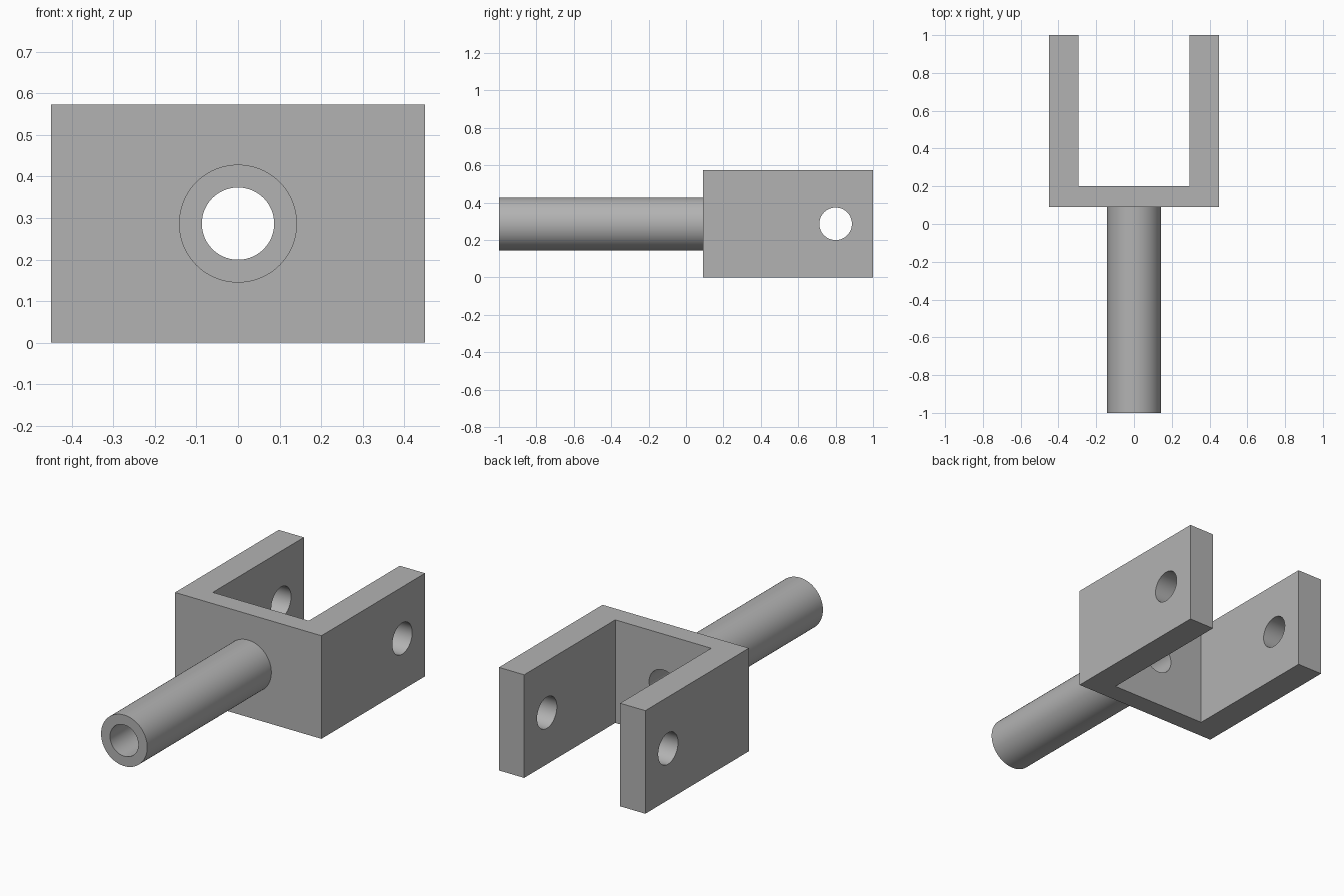
import bpy, bmesh, math

cube = bpy.data.objects.get("Cube")
if cube:
    bpy.data.objects.remove(cube, do_unlink=True)

HEIGHT = 0.573
AXIS_Z = HEIGHT / 2
HALF_W, INNER_W = 0.45, 0.295
BACK, FLOOR, PLATE, FRONT = 1.0, 0.2, 0.09, -1.0

steel = bpy.data.materials.new("plain grey")
steel.use_nodes = True
grey = (0.45, 0.45, 0.45, 1)
steel.diffuse_color = grey
steel.node_tree.nodes["Principled BSDF"].inputs["Base Color"].default_value = grey


def cylinder(name, radius, start, end, axis):
    """Cylinder between two positions along the x or y axis."""
    mid = (start + end) / 2
    along_x = axis == "x"
    bpy.ops.mesh.primitive_cylinder_add(
        vertices=96, radius=radius, depth=end - start,
        location=(mid, 0.8, AXIS_Z) if along_x else (0, mid, AXIS_Z),
        rotation=(0, math.pi / 2, 0) if along_x else (math.pi / 2, 0, 0))
    obj = bpy.context.object
    obj.name = name
    obj.data.materials.append(steel)
    return obj


def combine(target, tool, operation):
    """Apply a boolean and discard the tool."""
    mod = target.modifiers.new(tool.name, "BOOLEAN")
    mod.object, mod.operation, mod.solver = tool, operation, "EXACT"
    bpy.context.view_layer.objects.active = target
    bpy.ops.object.modifier_apply(modifier=mod.name)
    bpy.data.objects.remove(tool, do_unlink=True)


# Fork: U-shaped profile extruded upward
half = [(HALF_W, PLATE), (HALF_W, BACK), (INNER_W, BACK), (INNER_W, FLOOR)]
outline = half + [(-x, y) for x, y in reversed(half)]
bm = bmesh.new()
profile = bm.faces.new([bm.verts.new((x, y, 0)) for x, y in outline])
top = bmesh.ops.extrude_face_region(bm, geom=[profile])["geom"]
bmesh.ops.translate(bm, vec=(0, 0, HEIGHT),
                    verts=[v for v in top if isinstance(v, bmesh.types.BMVert)])
bmesh.ops.recalc_face_normals(bm, faces=bm.faces)
mesh = bpy.data.meshes.new("clevis_fork")
bm.to_mesh(mesh)
bm.free()
mesh.materials.append(steel)
fork = bpy.data.objects.new("clevis_fork", mesh)
bpy.context.collection.objects.link(fork)

# Shaft joined to the fork, then the long bore and the cross pin holes
combine(fork, cylinder("shaft", 0.142, FRONT, PLATE + 0.05, "y"), "UNION")
combine(fork, cylinder("bore", 0.087, FRONT - 0.1, FLOOR + 0.1, "y"), "DIFFERENCE")
combine(fork, cylinder("pin_hole", 0.087, -0.6, 0.6, "x"), "DIFFERENCE")

# Smooth round walls, crisp edges
bpy.ops.object.select_all(action="DESELECT")
fork.select_set(True)
bpy.context.view_layer.objects.active = fork
bpy.ops.object.shade_smooth_by_angle(angle=math.radians(30))
